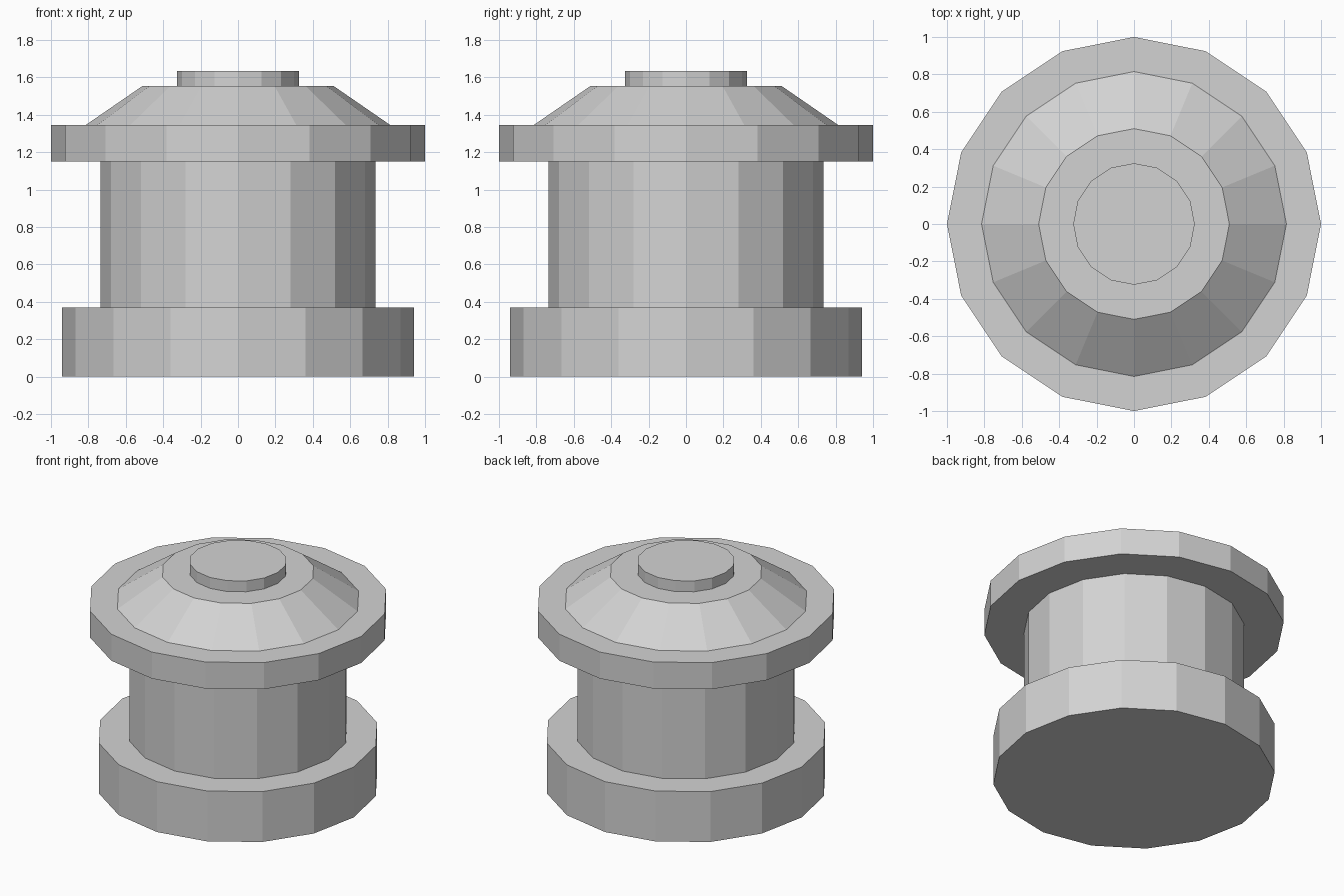
import bpy

cube = bpy.data.objects.get("Cube")
if cube:
    bpy.data.objects.remove(cube, do_unlink=True)

SIDES = 16

# Single flat grey material
grey = bpy.data.materials.new("light_grey")
grey.use_nodes = True
colour = (0.65, 0.65, 0.65, 1.0)
grey.diffuse_color = colour
grey.node_tree.nodes["Principled BSDF"].inputs["Base Color"].default_value = colour


def drum(name, bottom, top, radius, top_radius=None):
    """Add a flat-sided drum, or a tapered one when top_radius is given."""
    bpy.ops.mesh.primitive_cone_add(
        vertices=SIDES,
        radius1=radius,
        radius2=radius if top_radius is None else top_radius,
        depth=top - bottom,
        location=(0, 0, (bottom + top) / 2),
    )
    obj = bpy.context.object
    obj.name = name
    obj.data.materials.append(grey)
    return obj


# Stacked parts, from the ground up
drum("base", 0, 0.37, 0.94)
drum("body", 0.37, 1.15, 0.735)
drum("rim", 1.15, 1.345, 1.0)
drum("sloped_lid", 1.345, 1.555, 0.815, 0.51)
drum("top_knob", 1.555, 1.635, 0.325)
